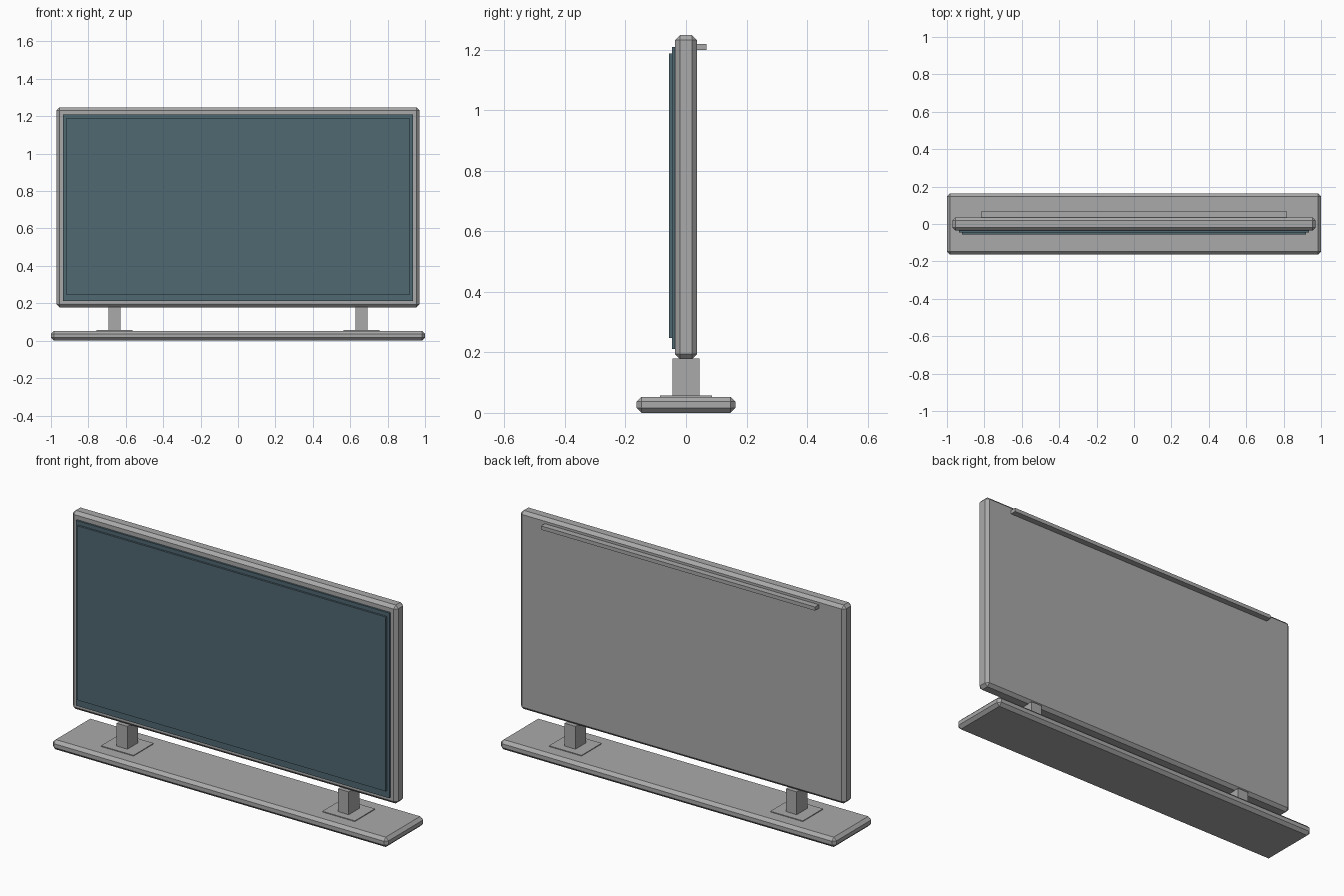
import bpy
import bmesh
from mathutils import Vector

if "Cube" in bpy.data.objects:
    bpy.data.objects.remove(bpy.data.objects["Cube"])


def material(name, colour):
    mat = bpy.data.materials.new(name)
    mat.use_nodes = True
    mat.diffuse_color = colour
    mat.node_tree.nodes["Principled BSDF"].inputs["Base Color"].default_value = colour
    return mat


def box(name, low, high, mat, chamfer=0):
    """Axis-aligned box between two corners, with optional flat chamfers."""
    low, high = Vector(low), Vector(high)
    bm = bmesh.new()
    bmesh.ops.create_cube(bm, size=1)
    bmesh.ops.scale(bm, vec=high - low, verts=bm.verts)
    if chamfer:
        bmesh.ops.bevel(bm, geom=bm.edges[:], offset=chamfer, segments=1,
                        affect='EDGES')
    mesh = bpy.data.meshes.new(name)
    bm.to_mesh(mesh)
    bm.free()
    mesh.materials.append(mat)
    obj = bpy.data.objects.new(name, mesh)
    obj.location = (low + high) / 2
    bpy.context.collection.objects.link(obj)
    return obj


grey = material("casing grey", (0.4, 0.4, 0.4, 1))
blue = material("screen blue", (0.08, 0.14, 0.17, 1))

# Stand
box("base", (-1, -0.163, 0), (1, 0.163, 0.053), grey, 0.016)
for side, x in (("right", -0.66), ("left", 0.66)):
    box(side + "_foot_plate", (x - 0.097, -0.086, 0.05), (x + 0.097, 0.086, 0.057), grey)
    box(side + "_leg", (x - 0.032, -0.045, 0.053), (x + 0.032, 0.045, 0.18), grey)

# Display casing and the ledge along its back
box("casing", (-0.97, -0.036, 0.178), (0.97, 0.036, 1.248), grey, 0.016)
box("back_ledge", (-0.817, 0.03, 1.199), (0.817, 0.068, 1.219), grey)

# Stepped screen
box("screen_border", (-0.935, -0.046, 0.211), (0.935, -0.03, 1.209), blue)
box("screen", (-0.92, -0.056, 0.248), (0.92, -0.04, 1.188), blue)
